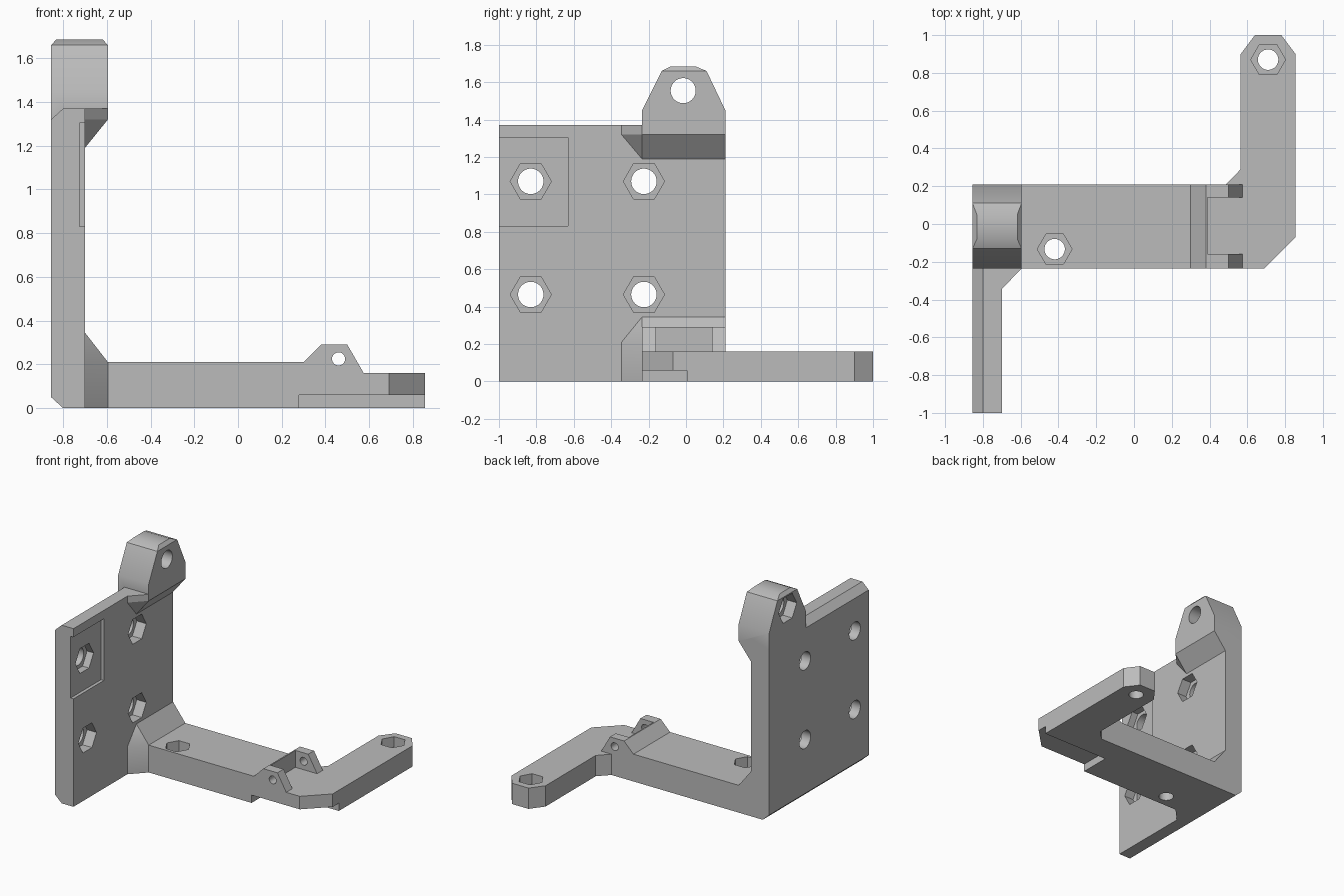
import bpy, bmesh, math
from mathutils import Vector

if "Cube" in bpy.data.objects:
    bpy.data.objects.remove(bpy.data.objects["Cube"])

grey = bpy.data.materials.new("plain grey")
grey.use_nodes = True
COLOUR = (0.5, 0.5, 0.5, 1)
grey.diffuse_color = COLOUR
grey.node_tree.nodes["Principled BSDF"].inputs["Base Color"].default_value = COLOUR


def finish(name, bm):
    bmesh.ops.recalc_face_normals(bm, faces=bm.faces)
    mesh = bpy.data.meshes.new(name)
    bm.to_mesh(mesh)
    bm.free()
    mesh.materials.append(grey)
    obj = bpy.data.objects.new(name, mesh)
    bpy.context.scene.collection.objects.link(obj)
    return obj


def prism(name, outline, axis, lo, hi):
    """Extrude a 2D outline along an axis; the outline uses the other two axes in order."""
    bm = bmesh.new()
    place = {"x": lambda a, b, t: (t, a, b),
             "y": lambda a, b, t: (a, t, b),
             "z": lambda a, b, t: (a, b, t)}[axis]
    face = bm.faces.new([bm.verts.new(place(a, b, lo)) for a, b in outline])
    new = bmesh.ops.extrude_face_region(bm, geom=[face])["geom"]
    verts = [v for v in new if isinstance(v, bmesh.types.BMVert)]
    bmesh.ops.translate(bm, verts=verts, vec=Vector(place(0, 0, hi - lo)))
    return finish(name, bm)


def hull(name, points):
    bm = bmesh.new()
    for p in points:
        bm.verts.new(p)
    bmesh.ops.convex_hull(bm, input=bm.verts)
    bmesh.ops.dissolve_limit(bm, angle_limit=0.005, verts=bm.verts, edges=bm.edges)
    return finish(name, bm)


def rect(a0, a1, b0, b1):
    return [(a0, b0), (a1, b0), (a1, b1), (a0, b1)]


def ring(centre, radius, sides):
    return [(centre[0] + radius * math.cos(math.tau * i / sides),
             centre[1] + radius * math.sin(math.tau * i / sides)) for i in range(sides)]


BACK, FACE, STEP = -0.855, -0.70, -0.595      # plate back, plate face, lug face
Y0, Y1 = -0.235, 0.21                         # arm and lug width
TOP = 1.37

# Upright plate with chamfered back edges
plate = prism("mounting_bracket",
              [(-0.80, 0), (FACE, 0), (FACE, TOP), (-0.80, TOP), (BACK, 1.32), (BACK, 0.05)],
              "y", -1, Y1)


# Tapered corner braces where the arm and the lug meet the plate
def brace(name, base, step, tip):
    pts = [(x, y, z) for x in (FACE, -0.76)
           for y, z in ((-0.345, base), (-0.345, step), (Y0, tip), (Y1, tip), (Y1, base))]
    pts += [(STEP, y, z) for y in (Y0, Y1) for z in (base, step)]
    return hull(name, pts)


# Lug with tapered sides and a bevelled crown
lug_points = [(BACK, y, 1.19) for y in (Y0, Y1)] + [(FACE, y, 1.19) for y in (Y0, Y1)]
lug_points += [(STEP, y, 1.32) for y in (Y0, Y1)]
lug_points += [(x, y, z) for x in (BACK, STEP)
               for y, z in ((Y0, 1.45), (-0.13, 1.66), (0.11, 1.66), (Y1, 1.45))]
lug_points += [(x, y, 1.685) for x in (-0.832, -0.618) for y in (-0.08, 0.05)]

# Arm with raised hinge ridge, and the bent hand at its end
arm_profile = [(-0.76, 0), (0.575, 0), (0.575, 0.16), (0.50, 0.29), (0.38, 0.29),
               (0.30, 0.21), (-0.76, 0.21)]
hand_outline = [(0.2, Y0), (0.69, Y0), (0.855, -0.07), (0.855, 0.90), (0.78, 1), (0.64, 1),
                (0.565, 0.90), (0.565, 0.29), (0.487, Y1), (0.2, Y1)]

solids = [
    brace("lower_brace", 0, 0.21, 0.345),
    brace("upper_brace", TOP, 1.32, 1.19),
    hull("lug", lug_points),
    prism("arm", arm_profile, "y", Y0, Y1),
    prism("hand", hand_outline, "z", 0, 0.16),
]

# Slot between the ears, shallow plate recess and underside step
cutters = [
    prism("ear_slot", rect(0.39, 0.7, -0.16, 0.14), "z", 0.16, 0.5),
    prism("plate_recess", rect(-1.1, -0.63, 0.83, 1.305), "x", -0.725, -0.6),
    prism("under_step", rect(0.28, 1, -0.5, 0.005), "z", -0.1, 0.06),
    prism("ear_pin_hole", ring((0.46, 0.225), 0.03, 32), "y", -0.4, 0.4),
]


# Round bolt holes with hexagonal nut pockets
def bolt(axis, centre, radius, nut, through, pocket):
    cutters.append(prism("bolt_hole", ring(centre, radius, 48), axis, *through))
    cutters.append(prism("nut_pocket", ring(centre, nut, 6), axis, *pocket))


for y in (-0.83, -0.225):
    for z in (0.465, 1.07):
        bolt("x", (y, z), 0.068, 0.11, (-1, -0.65), (-0.78, -0.65))
bolt("x", (-0.015, 1.555), 0.067, 0.11, (-1, -0.5), (-1, -0.775))
bolt("z", (0.71, 0.87), 0.054, 0.092, (-0.1, 0.3), (0.08, 0.3))
bolt("z", (-0.42, -0.133), 0.054, 0.092, (-0.1, 0.3), (0.11, 0.3))

# Merge the solids, then cut the openings
for operation, group in (("UNION", solids), ("DIFFERENCE", cutters)):
    for part in group:
        mod = plate.modifiers.new(part.name, "BOOLEAN")
        mod.operation, mod.object, mod.solver = operation, part, "EXACT"
bpy.context.view_layer.update()
merged = bpy.data.meshes.new_from_object(
    plate.evaluated_get(bpy.context.evaluated_depsgraph_get()))
plate.modifiers.clear()
plate.data = merged
for part in solids + cutters:
    bpy.data.objects.remove(part)

# Clean flat faces and shade
bm = bmesh.new()
bm.from_mesh(merged)
bmesh.ops.remove_doubles(bm, verts=bm.verts, dist=0.0005)
bmesh.ops.dissolve_limit(bm, angle_limit=0.005, verts=bm.verts, edges=bm.edges)
bm.to_mesh(merged)
bm.free()
merged.materials.clear()
merged.materials.append(grey)
for poly in merged.polygons:
    poly.material_index = 0

bpy.ops.object.select_all(action="DESELECT")
plate.select_set(True)
bpy.context.view_layer.objects.active = plate
bpy.ops.object.shade_smooth_by_angle(angle=math.radians(30))
